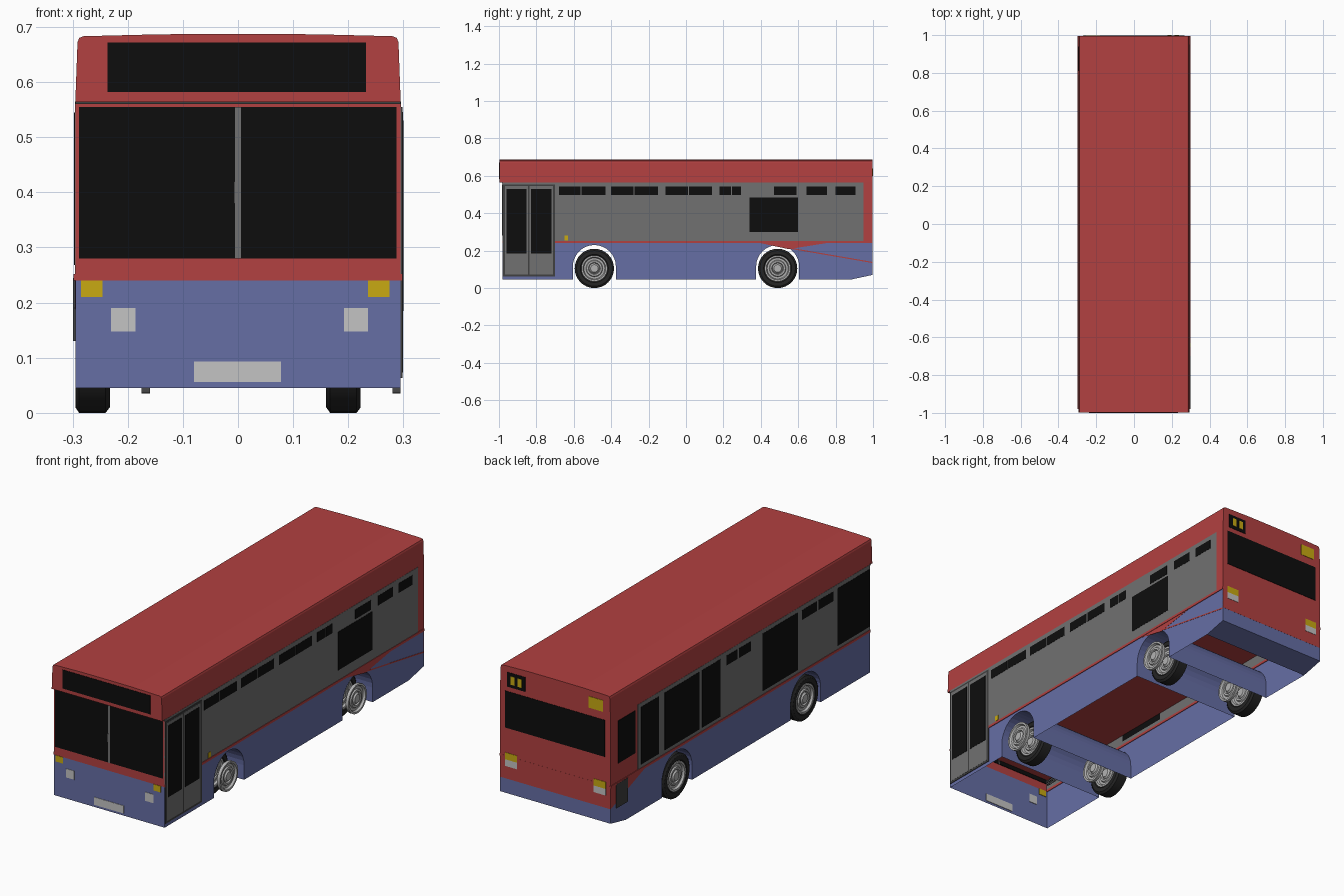
import bpy, bmesh, math
from mathutils import Matrix, Vector

cube = bpy.data.objects.get("Cube")
if cube:
    bpy.data.objects.remove(cube)


def material(name, r, g, b):
    m = bpy.data.materials.new(name)
    m.use_nodes = True
    m.diffuse_color = (r, g, b, 1)
    m.node_tree.nodes["Principled BSDF"].inputs["Base Color"].default_value = (r, g, b, 1)
    return m


RED = material("red paint", .445, .052, .052)
BLUE = material("blue paint", .133, .156, .376)
GREY = material("grey panel", .165, .165, .165)
DARK = material("dark grey trim", .05, .05, .05)
BLACK = material("black glass", .004, .004, .004)
YELLOW = material("yellow lamp", .58, .40, .006)
PALE = material("pale grey", .55, .55, .55)
TYRE = material("tyre rubber", .018, .018, .018)
RIM = material("rim metal", .45, .45, .45)


def finish(name, bm, mat):
    bmesh.ops.recalc_face_normals(bm, faces=bm.faces[:])
    me = bpy.data.meshes.new(name)
    bm.to_mesh(me)
    bm.free()
    me.materials.append(mat)
    ob = bpy.data.objects.new(name, me)
    bpy.context.collection.objects.link(ob)
    return ob


def prism(name, pts, offset, mat, drop=None):
    """Extrude a closed 3D outline, then remove the faces that match drop."""
    bm = bmesh.new()
    face = bm.faces.new([bm.verts.new(p) for p in pts])
    ext = bmesh.ops.extrude_face_region(bm, geom=[face])
    moved = [v for v in ext["geom"] if isinstance(v, bmesh.types.BMVert)]
    bmesh.ops.translate(bm, vec=Vector(offset), verts=moved)
    bmesh.ops.recalc_face_normals(bm, faces=bm.faces[:])
    if drop:
        gone = [f for f in bm.faces if drop(f)]
        bmesh.ops.delete(bm, geom=gone, context="FACES")
    return finish(name, bm, mat)


def box(name, lo, hi, mat, drop=None):
    (x0, y0, z0), (x1, y1, z1) = lo, hi
    pts = [(x0, y0, z0), (x1, y0, z0), (x1, y1, z0), (x0, y1, z0)]
    return prism(name, pts, (0, 0, z1 - z0), mat, drop)


W = .295          # half width
FRONT, REAR = -.98, .996
SILL, WAIST, FLOOR, EAVE = .045, .24, .30, .567


def side_plate(name, s, y0, y1, z0, z1, mat, out=.002):
    xs = sorted((s * (W - .003), s * (W + out)))
    box(name, (xs[0], y0, z0), (xs[1], y1, z1), mat)


def front_plate(name, x0, x1, z0, z1, mat, y=FRONT, out=.002):
    box(name, (x0, y - out, z0), (x1, y + .003, z1), mat)


def rear_plate(name, x0, x1, z0, z1, mat, out=.002):
    box(name, (x0, REAR - .003, z0), (x1, REAR + out, z1), mat)


# Lower skirt: side outline with wheel arches, open underneath
AXLES, ARCH = (-.49, .49), .115
outline = [(FRONT, WAIST), (FRONT, SILL)]
for c in AXLES:
    outline.append((c - ARCH, SILL))
    for i in range(17):
        a = math.pi * (1 - i / 16)
        outline.append((c + ARCH * math.cos(a), .115 + ARCH * math.sin(a)))
    outline.append((c + ARCH, SILL))
outline += [(.88, SILL), (REAR, .07), (REAR, WAIST)]
prism("lower_skirt", [(-W, y, z) for y, z in outline], (2 * W, 0, 0), BLUE,
      lambda f: abs(f.normal.z) > .99 and
      (f.calc_center_median().z < SILL + .001 or f.calc_center_median().z > WAIST - .001))

# Upper body shell, floor and roof
box("upper_body", (-W, FRONT, WAIST), (W, REAR, EAVE), RED, lambda f: abs(f.normal.z) > .9)
box("floor", (-W + .001, FRONT + .001, FLOOR), (W - .001, REAR - .001, FLOOR + .004), RED)
half = [(W, EAVE - .003), (.291, .672), (.288, .680), (.28, .683), (.14, .6865)]
section = half + [(0, .687)] + [(-x, z) for x, z in reversed(half)]
prism("roof", [(x, -.998, z) for x, z in section], (0, REAR + .998, 0), RED)
front_plate("eave_shadow_line", -W, W, .560, .568, DARK, out=.004)

# Waist rail on both sides and across the back
for s in (-1, 1):
    side_plate("waist_rail", s, FRONT, REAR, WAIST, .252, RED, .003)
rear_plate("rear_panel", -W, W, .14, .25, RED, .0005)

# Front details
front_plate("windscreen", -.288, .287, .28, .555, BLACK)
front_plate("windscreen_bar", -.005, .005, .28, .555, GREY, out=.004)
front_plate("wiper_mount", -.007, .003, .38, .42, GREY, out=.005)
front_plate("destination_sign", -.237, .232, .582, .672, BLACK, y=-.998)
front_plate("number_plate", -.08, .078, .056, .093, PALE)
for x in (-.285, .236):
    front_plate("headlamp", x, x + .039, .21, .24, YELLOW)
for x in (-.23, .192):
    front_plate("fog_lamp", x, x + .044, .148, .19, PALE)

# Rear details
rear_plate("rear_window", -.265, .268, .385, .562, BLACK)
rear_plate("route_box", .16, .257, .585, .655, BLACK)
for x in (.177, .215):
    rear_plate("route_digit", x, x + .022, .60, .64, YELLOW, .004)
rear_plate("rear_high_lamp", -.255, -.18, .60, .655, YELLOW)
for x in (-.27, .203):
    rear_plate("tail_lamp", x, x + .065, .232, .265, YELLOW)
    rear_plate("reverse_lamp", x, x + .065, .20, .232, PALE)

# Door side: grey panel, small vents, large window, doors
side_plate("door_side_panel", 1, FRONT, .95, .252, .565, GREY, .001)
vents = [(-.68, -.565), (-.56, -.43), (-.40, -.28), (-.275, -.15), (-.11, .01), (.017, .14),
         (.18, .24), (.245, .295), (.47, .59), (.645, .755), (.80, .905)]
for a, b in vents:
    side_plate("vent_window", 1, a, b, .497, .543, BLACK)
side_plate("side_window", 1, .34, .60, .30, .485, BLACK)
side_plate("side_marker", 1, -.65, -.63, .255, .28, YELLOW, .003)
side_plate("door_frame", 1, -.978, -.70, .063, .555, DARK, .0032)
for a, b in ((-.968, -.846), (-.838, -.712)):
    side_plate("door_leaf", 1, a, b, .073, .546, GREY, .004)
    side_plate("door_glass", 1, a + .008, b - .008, .185, .53, BLACK, .005)

# Window side: grey panel, tall windows, paired vents
side_plate("window_side_panel", -1, FRONT, .79, .252, .565, GREY, .001)
for a, b in ((.63, .765), (.32, .585), (.16, .30), (-.43, -.16), (-.978, -.73)):
    side_plate("tall_window", -1, a, b, .268, .545, BLACK)
for a, b in ((.03, .115), (-.07, .02), (-.575, -.46), (-.70, -.585)):
    side_plate("vent_window", -1, a, b, .497, .543, BLACK)
side_plate("rear_quarter_window", -1, .81, .94, .34, .545, BLACK)
side_plate("engine_grille", -1, .87, .955, .13, .245, DARK, .004)

# Painted swooshes near the rear
prism("tail_swoosh", [(-W - .001, .72, .245), (-W - .001, REAR, .245), (-W - .001, REAR, .14)],
      (.003, 0, 0), RED)
prism("side_swoosh", [(W + .001, .39, .242), (W + .001, .76, .242), (W + .001, .55, .208)],
      (-.003, 0, 0), RED)
prism("side_pinstripe", [(W + .001, .55, .217), (W + .001, REAR, .14), (W + .001, REAR, .134),
                         (W + .001, .55, .211)], (-.003, 0, 0), RED)


# Wheels: lathed tyre with hub, and a separate rim ring
def lathe(name, profile, loc, mat, flip=1):
    bm = bmesh.new()
    vs = [bm.verts.new((flip * x, 0, r)) for x, r in profile]
    es = [bm.edges.new(p) for p in zip(vs, vs[1:])]
    bmesh.ops.spin(bm, geom=vs + es, cent=(0, 0, 0), axis=(1, 0, 0),
                   angle=2 * math.pi, steps=32, use_duplicate=False)
    bmesh.ops.remove_doubles(bm, verts=bm.verts[:], dist=.0001)
    bmesh.ops.transform(bm, matrix=Matrix.Translation(loc), verts=bm.verts[:])
    ob = finish(name, bm, mat)
    bpy.ops.object.select_all(action="DESELECT")
    ob.select_set(True)
    bpy.context.view_layer.objects.active = ob
    bpy.ops.object.shade_smooth_by_angle(angle=math.radians(35))


tyre = [(.008, .068), (0, .075), (0, .095), (.007, .105), (.055, .105),
        (.0625, .095), (.0625, .075), (.055, .068), (.008, .068)]
rim = [(0, 0), (0, .07), (.015, .07), (.015, .061), (.005, .056), (.005, .045),
       (.011, .041), (.011, .032), (.004, .028), (.014, .02), (.014, 0)]
for y in AXLES:
    for x in (-W, .16):
        lathe("tyre", tyre, (x, y, .105), TYRE)
        lathe("inner_hub", rim, (x + .016, y, .105), RIM, -1)
        lathe("back_hub", rim, (x + .046, y, .105), RIM)
        lathe("outer_rim", rim, (x + .12, y, .105), RIM)
